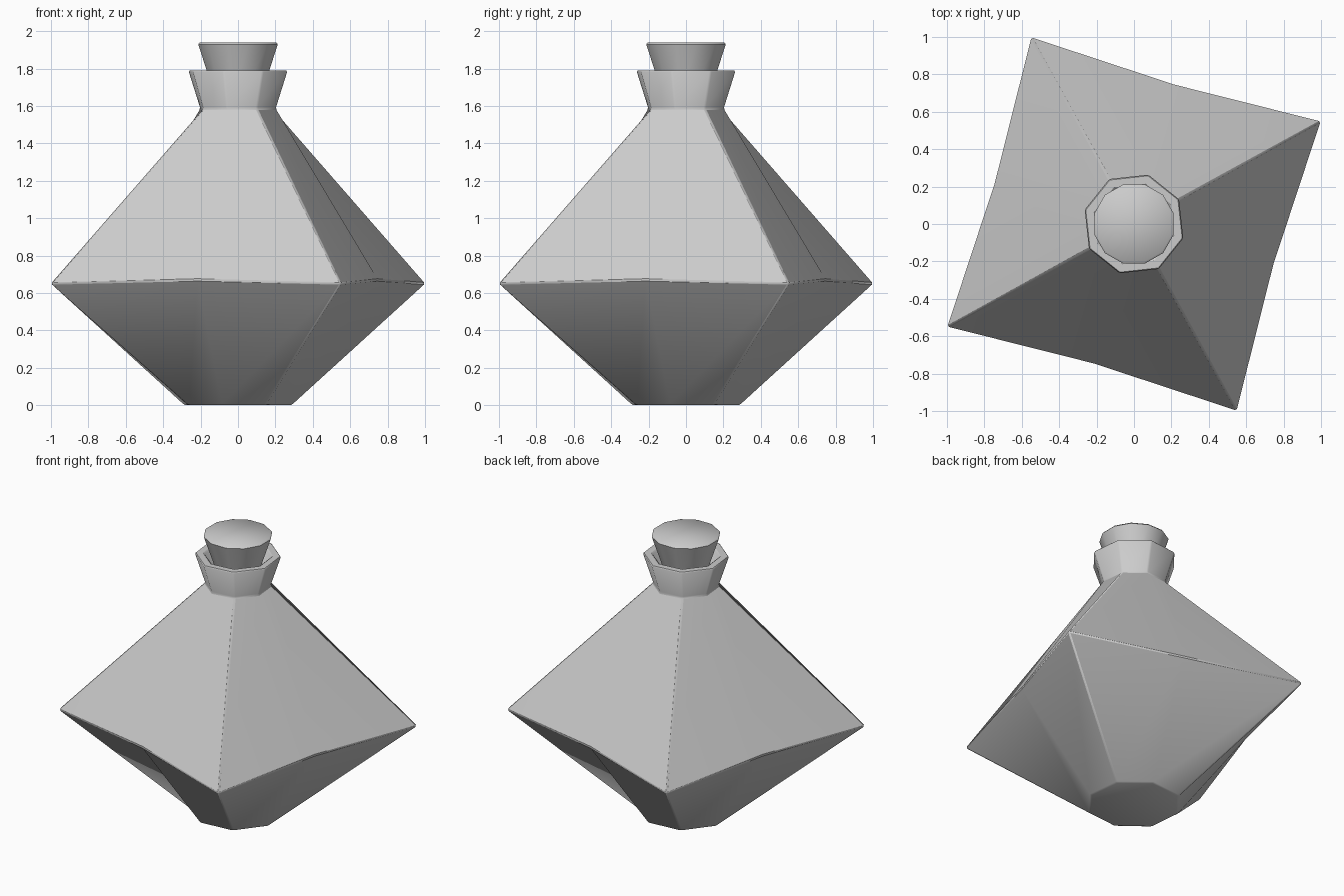
import bpy, bmesh, math

if "Cube" in bpy.data.objects:
    bpy.data.objects.remove(bpy.data.objects["Cube"])

TWIST = math.atan2(0.55, 1.0)


def ring(bm, n, z, radii, phase):
    """Ring of n verts; radii alternate between corner and mid-side."""
    out = []
    for i in range(n):
        a = phase + 2 * math.pi * i / n
        r, h = radii[i % 2], z[i % 2]
        out.append(bm.verts.new((r * math.cos(a), r * math.sin(a), h)))
    return out


def lathe(name, n, profile, phase):
    """Faceted solid from (corner r, mid r, corner z, mid z) rows, capped."""
    bm = bmesh.new()
    rings = [ring(bm, n, (zc, zm), (rc, rm), phase) for rc, rm, zc, zm in profile]
    for lo, hi in zip(rings, rings[1:]):
        for i in range(n):
            j = (i + 1) % n
            bm.faces.new((lo[i], lo[j], hi[j], hi[i]))
    bm.faces.new(rings[0][::-1])
    bm.faces.new(rings[-1])
    bmesh.ops.recalc_face_normals(bm, faces=bm.faces)
    mesh = bpy.data.meshes.new(name)
    bm.to_mesh(mesh)
    bm.free()
    obj = bpy.data.objects.new(name, mesh)
    bpy.context.collection.objects.link(obj)
    bpy.ops.object.select_all(action='DESELECT')
    obj.select_set(True)
    bpy.context.view_layer.objects.active = obj
    return obj


def row(r, z):
    return (r, r, z, z)


# Bottle: base, flared square shoulder, neck, lip and hollow throat
bottle = lathe("bottle", 8, [
    row(0.30, 0.0),
    (1.145, 0.78, 0.65, 0.67),
    row(0.21, 1.585),
    row(0.277, 1.79),
    row(0.215, 1.79),
    row(0.15, 1.60),
], TWIST)
bevel = bottle.modifiers.new("soft_edges", 'BEVEL')
bevel.width = 0.008
bevel.segments = 1
bevel.limit_method = 'ANGLE'
bevel.angle_limit = math.radians(35)
bpy.ops.object.shade_smooth_by_angle(angle=math.radians(52))

# Stopper: tapered cork with a slightly chamfered top
stopper = lathe("stopper", 12, [
    row(0.13, 1.66),
    row(0.22, 1.93),
    row(0.21, 1.94),
], math.radians(15))
bpy.ops.object.shade_smooth_by_angle(angle=math.radians(60))
